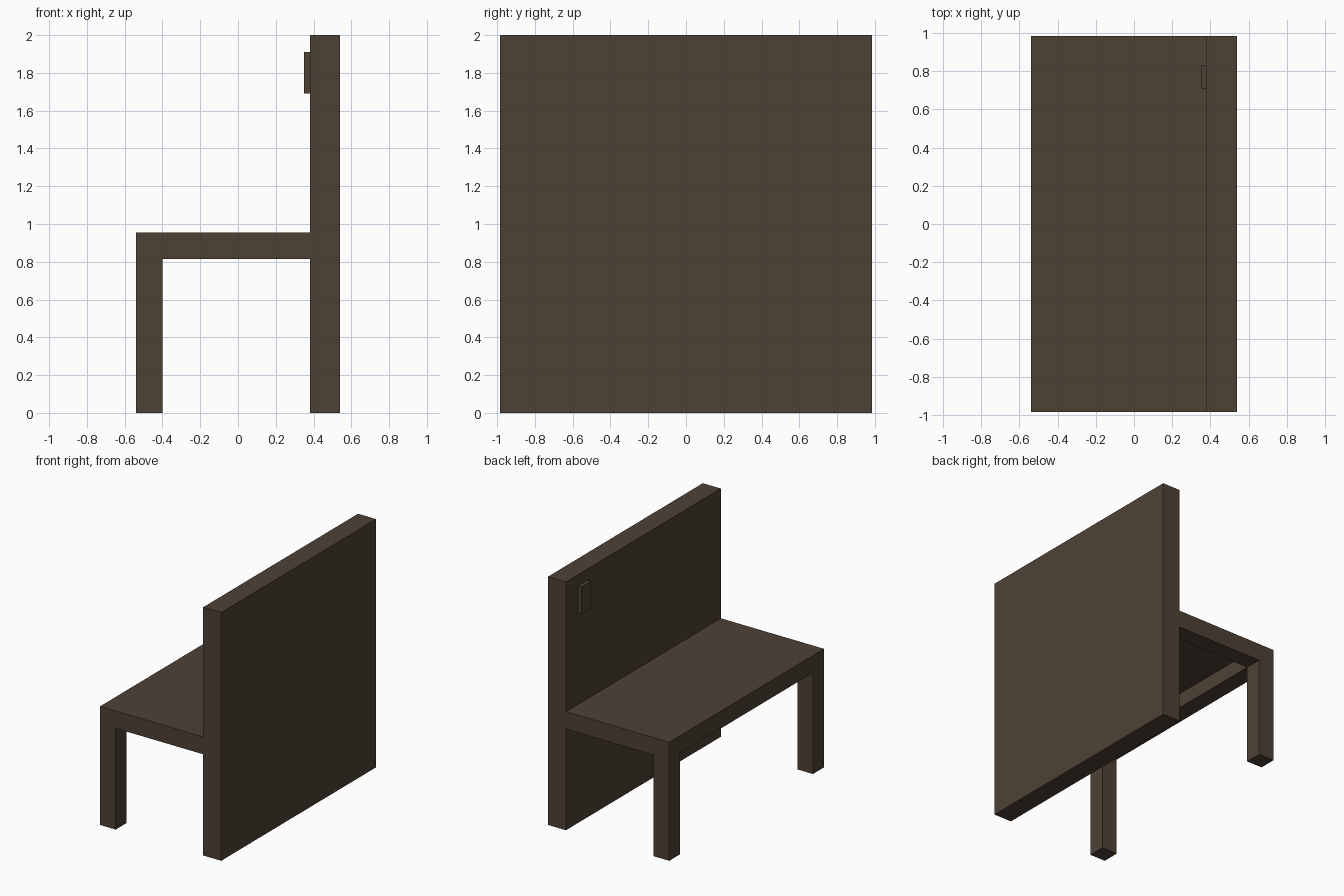
import bpy

old = bpy.data.objects.get("Cube")
if old:
    bpy.data.objects.remove(old, do_unlink=True)

wood = bpy.data.materials.new("dark brown wood")
wood.use_nodes = True
color = (0.076, 0.053, 0.036, 1)
wood.diffuse_color = color
wood.node_tree.nodes["Principled BSDF"].inputs["Base Color"].default_value = color


def box(name, x, y, z):
    """Box spanning the given (low, high) ranges."""
    spans = (x, y, z)
    bpy.ops.mesh.primitive_cube_add(size=1, location=[(a + b) / 2 for a, b in spans])
    ob = bpy.context.object
    ob.name = name
    ob.scale = [b - a for a, b in spans]
    bpy.ops.object.transform_apply(location=False, rotation=False, scale=True)
    ob.data.materials.append(wood)
    return ob


FRONT, BACK, PANEL = -0.54, 0.54, 0.38   # x positions
SIDE, BAR = 0.985, 0.14                  # half length, bar thickness
UNDER, CEILING, TOP = 0.815, 0.935, 0.955

# Tall back panel and the small plate on it
box("back_panel", (PANEL, BACK), (-SIDE, SIDE), (0, 2))
box("wall_plate", (PANEL - 0.03, PANEL), (0.71, 0.83), (1.69, 1.91))

# Seat board, hollow underneath, with an apron on the open sides
box("seat_board", (FRONT, PANEL), (-SIDE, SIDE), (CEILING, TOP))
box("front_apron", (FRONT, FRONT + BAR), (-SIDE, SIDE), (UNDER, CEILING))

# Side aprons and legs at both ends
for name, s in (("left", 1), ("right", -1)):
    y = sorted((s * SIDE, s * (SIDE - BAR)))
    box(name + "_apron", (FRONT + BAR, PANEL), y, (UNDER, CEILING))
    box(name + "_leg", (FRONT, FRONT + BAR), y, (0, UNDER))
